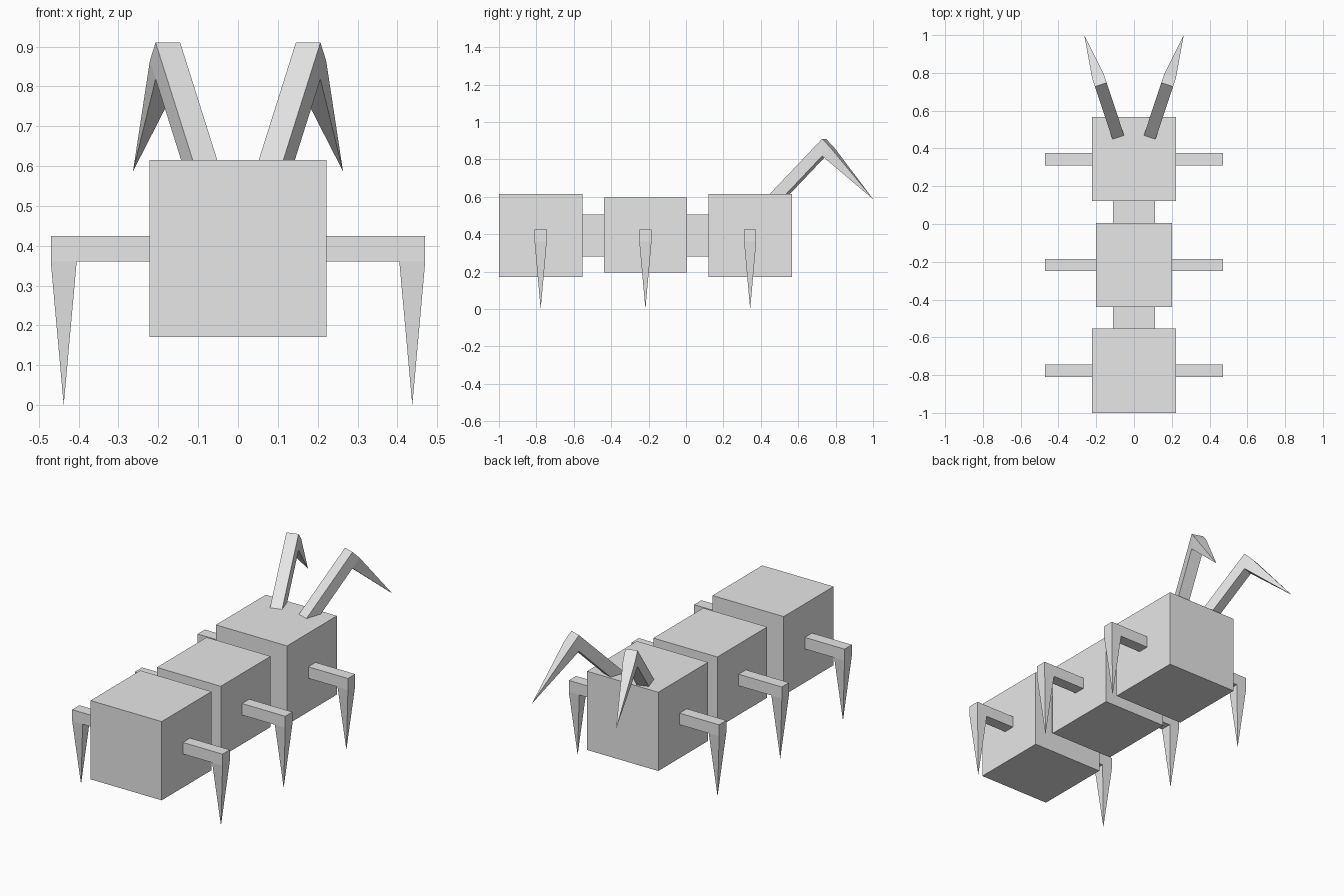
import bpy
import bmesh
from math import radians
from mathutils import Matrix, Vector

default = bpy.data.objects.get("Cube")
if default:
    bpy.data.objects.remove(default, do_unlink=True)

grey = bpy.data.materials.new("plain grey")
grey.use_nodes = True
grey.diffuse_color = (0.8, 0.8, 0.8, 1)
grey.node_tree.nodes["Principled BSDF"].inputs["Base Color"].default_value = (0.8, 0.8, 0.8, 1)

THICK = 0.065   # side of the square limb section
SPIKE = 0.36    # length of the tapered limb end


def finish(name, bm):
    bmesh.ops.recalc_face_normals(bm, faces=bm.faces)
    mesh = bpy.data.meshes.new(name)
    bm.to_mesh(mesh)
    bm.free()
    mesh.materials.append(grey)
    bpy.context.collection.objects.link(bpy.data.objects.new(name, mesh))


def box(name, centre, size):
    bm = bmesh.new()
    bmesh.ops.create_cube(bm, size=1, matrix=Matrix.Translation(centre) @ Matrix.Diagonal((*size, 1)))
    finish(name, bm)


def limb(name, length, matrix):
    """Square arm ending at an elbow (local origin), with a spike pointing down local z."""
    t = THICK
    bm = bmesh.new()
    profile = [(-length, 0), (0, 0), (0, -t), (-t, -t), (-length, -t)]
    near = [bm.verts.new((x, -t / 2, z)) for x, z in profile]
    far = [bm.verts.new((x, t / 2, z)) for x, z in profile]
    bm.faces.new(near)
    bm.faces.new(far[::-1])
    for i in range(len(profile)):
        j = (i + 1) % len(profile)
        if i != 2:
            bm.faces.new((near[i], near[j], far[j], far[i]))
    # Taper the open elbow square to a point
    tip = bm.verts.new((-t / 2, 0, -t - SPIKE))
    base = [near[2], near[3], far[3], far[2]]
    for a, b in zip(base, base[1:] + base[:1]):
        bm.faces.new((a, b, tip))
    bm.transform(matrix)
    finish(name, bm)


# Body blocks and the narrow joints between them
box("rear_body", (0, -0.777, 0.393), (0.445, 0.445, 0.445))
box("middle_body", (0, -0.217, 0.395), (0.4, 0.445, 0.4))
box("head", (0, 0.343, 0.393), (0.445, 0.445, 0.445))
box("rear_joint", (0, -0.497, 0.393), (0.22, 0.14, 0.222))
box("head_joint", (0, 0.063, 0.393), (0.22, 0.14, 0.222))

# Mirrored legs and raised, bent feelers
for side, label in ((1, "left"), (-1, "right")):
    mirror = Matrix.Diagonal((side, 1, 1, 1))
    for place, y in (("rear", -0.777), ("middle", -0.217), ("head", 0.343)):
        limb(f"{label}_{place}_leg", 0.3, mirror @ Matrix.Translation((0.47, y, 0.425)))
    feeler = (Matrix.Translation((0.176, 0.738, 0.91))
              @ Matrix.Rotation(radians(71.6), 4, "Z")
              @ Matrix.Rotation(radians(-45), 4, "Y"))
    limb(f"{label}_feeler", 0.45, mirror @ feeler)
